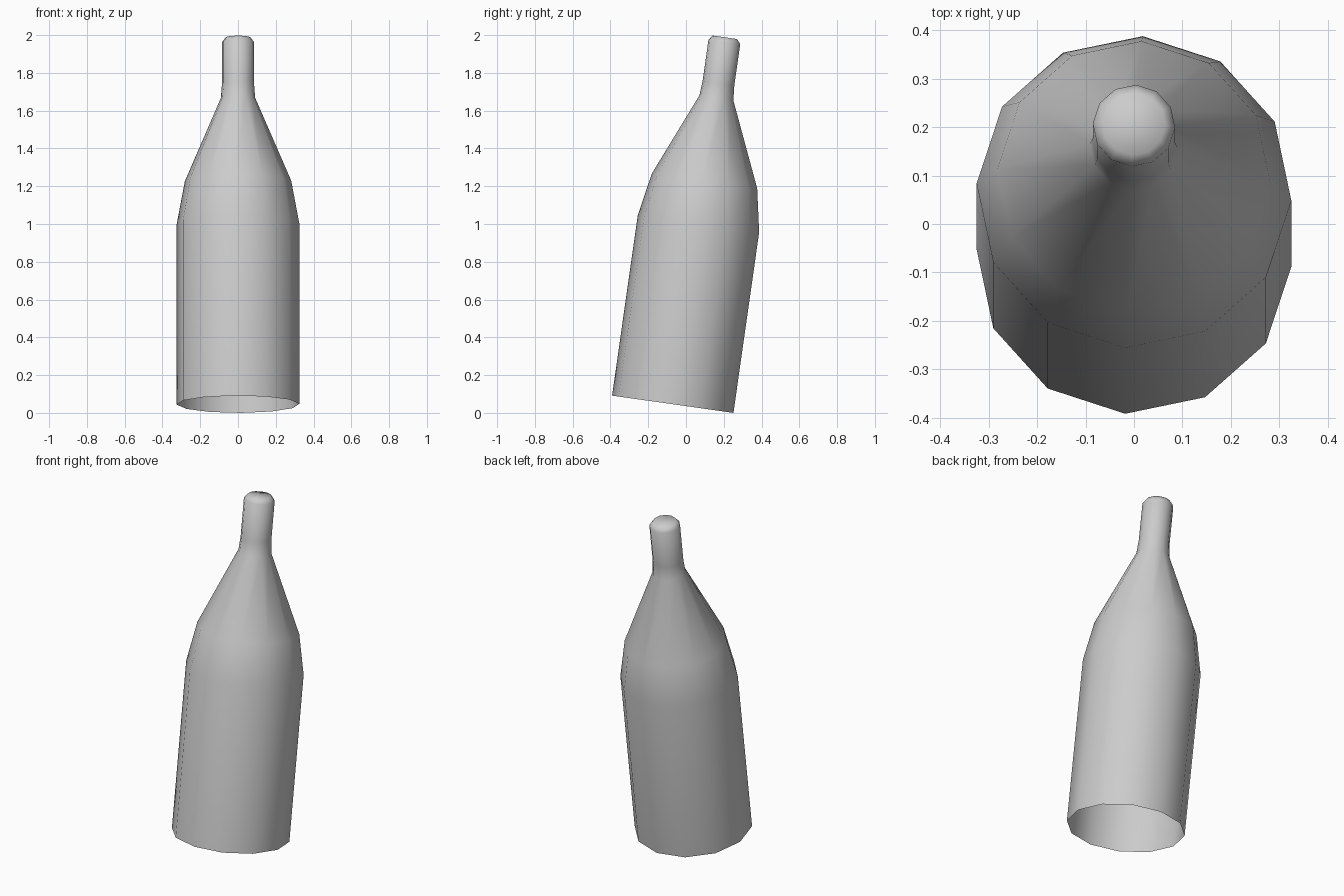
import bpy, bmesh, math
from mathutils import Matrix

cube = bpy.data.objects.get("Cube")
if cube:
    bpy.data.objects.remove(cube, do_unlink=True)

SIDES = 12
TILT = math.radians(-8.1)
PHASE = math.radians(-3.2)

# Bottle profile: (radius, distance along the axis), open at the base
profile = [(0.325, 0), (0.325, 0.965), (0.282, 1.194), (0.091, 1.638),
           (0.085, 1.715), (0.085, 1.937), (0.065, 1.962)]

grey = bpy.data.materials.new("plain grey")
grey.use_nodes = True
colour = (0.6, 0.6, 0.6, 1)
grey.diffuse_color = colour
grey.node_tree.nodes["Principled BSDF"].inputs["Base Color"].default_value = colour

# Rings of the bottle, joined by side faces
bm = bmesh.new()
rings = []
for radius, height in profile:
    angles = [PHASE + math.tau * i / SIDES for i in range(SIDES)]
    rings.append([bm.verts.new((radius * math.cos(a), radius * math.sin(a), height))
                  for a in angles])
for low, high in zip(rings, rings[1:]):
    for i in range(SIDES):
        j = (i + 1) % SIDES
        bm.faces.new((low[i], low[j], high[j], high[i]))

# Closed cap on the neck
bm.faces.new(rings[-1])
for face in bm.faces:
    face.smooth = True

# Lean the bottle towards the back, with its lowest rim point on the ground
lift = profile[0][0] * math.sin(-TILT)
bm.transform(Matrix.Translation((0, -0.07, lift)) @ Matrix.Rotation(TILT, 4, "X"))

mesh = bpy.data.meshes.new("bottle")
bm.to_mesh(mesh)
bm.free()
mesh.materials.append(grey)
bottle = bpy.data.objects.new("bottle", mesh)
bpy.context.collection.objects.link(bottle)
